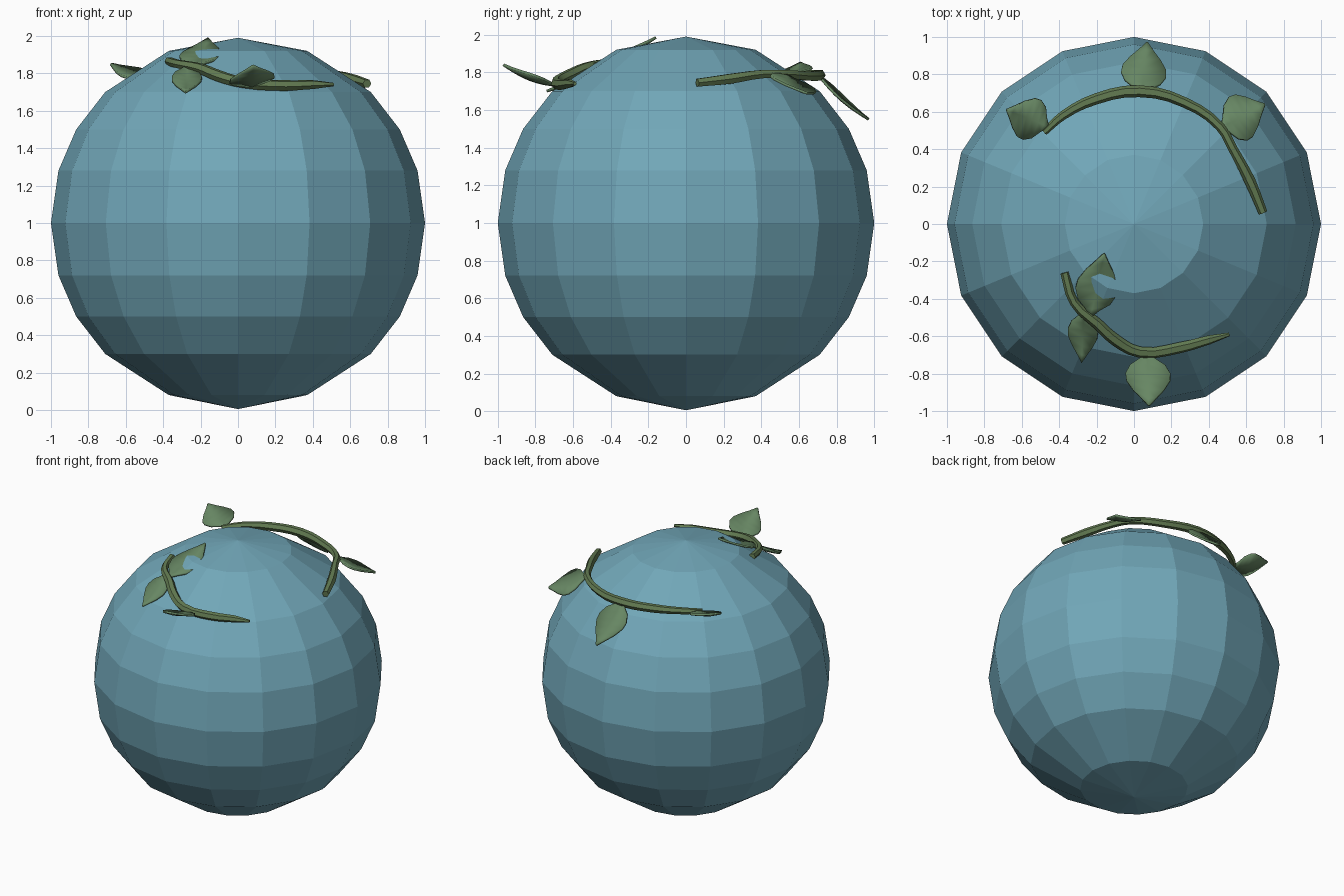
import bpy, bmesh, math
from mathutils import Vector

if "Cube" in bpy.data.objects:
    bpy.data.objects.remove(bpy.data.objects["Cube"])


def material(name, rgb):
    m = bpy.data.materials.new(name)
    m.diffuse_color = (*rgb, 1)
    m.use_nodes = True
    m.node_tree.nodes["Principled BSDF"].inputs["Base Color"].default_value = m.diffuse_color
    return m


BLUE = material("dusty blue", (0.165, 0.385, 0.48))
LEAF = material("leaf green", (0.135, 0.24, 0.125))
STEM = material("stem green", (0.125, 0.20, 0.085))


def add_object(name, bm, mat):
    bmesh.ops.recalc_face_normals(bm, faces=bm.faces)
    me = bpy.data.meshes.new(name)
    bm.to_mesh(me)
    bm.free()
    me.materials.append(mat)
    ob = bpy.data.objects.new(name, me)
    bpy.context.collection.objects.link(ob)
    return ob


# Faceted ball: 16 sides, rings given as (radius, height from the middle)
def ball():
    upper = [(0.96, 0.28), (0.865, 0.5), (0.71, 0.70), (0.37, 0.92)]
    rings = [(r, -h) for r, h in reversed(upper)] + [(1.0, 0.0)] + upper
    bm = bmesh.new()
    n = 16
    loops = [[bm.verts.new((r * math.cos(2 * math.pi * i / n),
                            r * math.sin(2 * math.pi * i / n), 1 + h))
              for i in range(n)] for r, h in rings]
    for a, b in zip(loops, loops[1:]):
        for i in range(n):
            j = (i + 1) % n
            bm.faces.new((a[i], a[j], b[j], b[i]))
    for loop, z in ((loops[0], 0.005), (loops[-1], 1.99)):
        pole = bm.verts.new((0, 0, z))
        for i in range(n):
            bm.faces.new((loop[i], loop[(i + 1) % n], pole))
    add_object("ball", bm, BLUE)


# Stem: a bevelled curve through (x, y, z, radius) points
def stem(name, points):
    cu = bpy.data.curves.new(name, 'CURVE')
    cu.dimensions = '3D'
    cu.bevel_depth = 1.0
    cu.bevel_resolution = 1
    cu.resolution_u = 3
    cu.use_fill_caps = True
    sp = cu.splines.new('BEZIER')
    sp.bezier_points.add(len(points) - 1)
    for bp, (x, y, z, r) in zip(sp.bezier_points, points):
        bp.co = (x, y, z)
        bp.radius = r
        bp.handle_left_type = bp.handle_right_type = 'AUTO'
    cu.materials.append(STEM)
    ob = bpy.data.objects.new(name, cu)
    bpy.context.collection.objects.link(ob)
    bpy.ops.object.select_all(action='DESELECT')
    ob.select_set(True)
    bpy.context.view_layer.objects.active = ob
    bpy.ops.object.convert(target='MESH')
    bpy.ops.object.shade_smooth_by_angle(angle=math.radians(50))


# Leaf: from base to tip, with half the width as a vector and a sagging midrib
def leaf(name, base, tip, half):
    base, tip, half = Vector(base), Vector(tip), Vector(half)
    profile = [(0, 0.08), (0.1, 0.35), (0.22, 0.78), (0.38, 1.0), (0.52, 0.97),
               (0.7, 0.68), (0.86, 0.32), (1, 0.03)]
    normal = (tip - base).cross(half).normalized()
    if normal.z < 0:
        normal.negate()
    bm = bmesh.new()
    rows = []
    for t, w in profile:
        mid = base.lerp(tip, t) - normal * 0.02 * math.sin(math.pi * t)
        rows.append([bm.verts.new(mid + half * w * s + normal * 0.012 * w * abs(s))
                     for s in (-1, 0, 1)])
    for a, b in zip(rows, rows[1:]):
        for i in range(2):
            bm.faces.new((a[i], a[i + 1], b[i + 1], b[i]))
    ob = add_object(name, bm, LEAF)
    for p in ob.data.polygons:
        p.use_smooth = True
    mod = ob.modifiers.new("thickness", 'SOLIDIFY')
    mod.thickness = 0.014
    mod.offset = 0


ball()

# Two vine stems lying on top of the ball
stem("back_stem", [(0.69, 0.06, 1.745, 0.024), (0.62, 0.23, 1.765, 0.03),
                   (0.53, 0.40, 1.79, 0.025), (0.46, 0.52, 1.79, 0.025),
                   (0.27, 0.65, 1.78, 0.028), (0.03, 0.71, 1.785, 0.032),
                   (-0.20, 0.67, 1.785, 0.03), (-0.38, 0.58, 1.78, 0.024),
                   (-0.48, 0.49, 1.77, 0.018)])
stem("front_stem", [(-0.37, -0.26, 1.865, 0.024), (-0.32, -0.42, 1.85, 0.024),
                    (-0.20, -0.53, 1.825, 0.03), (-0.10, -0.62, 1.785, 0.032),
                    (0.03, -0.685, 1.75, 0.03), (0.25, -0.66, 1.735, 0.03),
                    (0.40, -0.62, 1.74, 0.025), (0.51, -0.59, 1.74, 0.01)])

# Leaves
leaf("back_leaf_left", (-0.46, 0.52, 1.775), (-0.68, 0.61, 1.85), (0.05, 0.105, 0.02))
leaf("back_leaf_middle", (0.04, 0.70, 1.79), (0.07, 0.97, 1.55), (0.12, -0.015, 0.0))
leaf("back_leaf_right", (0.47, 0.52, 1.79), (0.70, 0.64, 1.69), (0.05, -0.115, 0.035))
leaf("front_leaf_top", (-0.23, -0.49, 1.84), (-0.16, -0.16, 1.985), (0.11, -0.02, 0.0))
leaf("front_leaf_side", (-0.27, -0.47, 1.84), (-0.28, -0.74, 1.70), (0.08, -0.01, 0.0))
leaf("front_leaf_low", (0.07, -0.69, 1.73), (0.08, -0.97, 1.84), (0.12, 0.0, 0.015))
